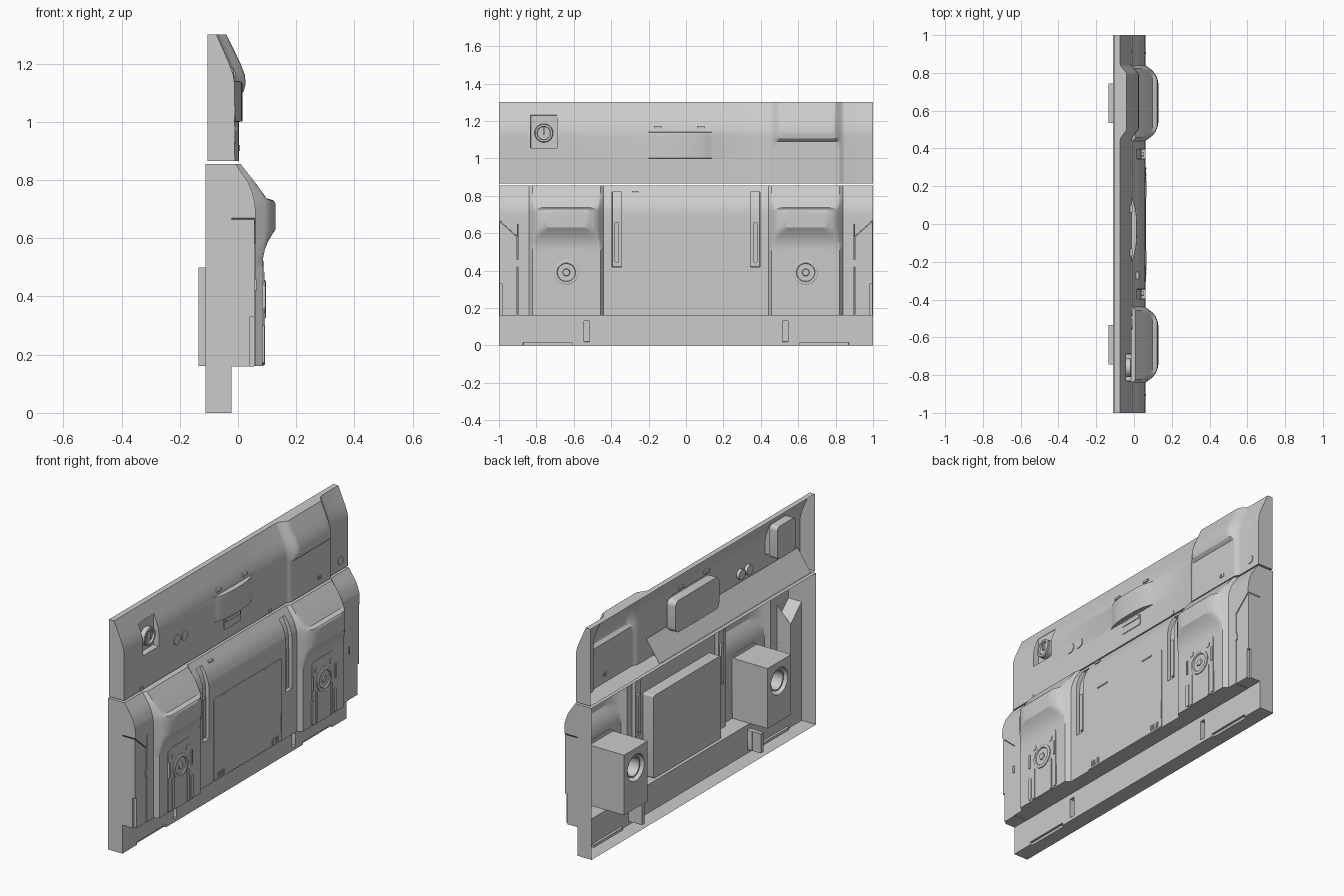
import bpy, bmesh, math

if "Cube" in bpy.data.objects:
    bpy.data.objects.remove(bpy.data.objects["Cube"])


def finish(name, bm):
    bmesh.ops.recalc_face_normals(bm, faces=bm.faces)
    me = bpy.data.meshes.new(name)
    bm.to_mesh(me)
    bm.free()
    ob = bpy.data.objects.new(name, me)
    bpy.context.collection.objects.link(ob)
    return ob


def interp(t, z):
    if z <= t[0][0]:
        return t[0][1]
    for (a, p), (b, q) in zip(t, t[1:]):
        if z <= b:
            return p + (q - p) * (z - a) / (b - a)
    return t[-1][1]


def steps(vals, e=0.0008):
    return [v + s for v in vals for s in (-e, e)]


def panel(name, ys, zs, back, point):
    """Open-backed shell lofted along y; point(y, z) gives the front surface."""
    bm = bmesh.new()
    ys, zs = sorted(set(ys)), sorted(set(zs))
    rows = []
    for y in ys:
        sec = [(back, zs[0])] + [point(y, z) for z in zs] + [(back, zs[-1])]
        rows.append([bm.verts.new((x, y, z)) for x, z in sec])
    for a, b in zip(rows, rows[1:]):
        for i in range(len(a) - 1):
            bm.faces.new((a[i], a[i + 1], b[i + 1], b[i]))
    bm.faces.new(rows[0])
    bm.faces.new(rows[-1])
    return finish(name, bm)


def prism(name, x0, x1, pts):
    """Extrude a y-z outline along x."""
    bm = bmesh.new()
    f = bm.faces.new([bm.verts.new((x0, y, z)) for y, z in pts])
    ext = bmesh.ops.extrude_face_region(bm, geom=[f])
    bmesh.ops.translate(bm, vec=(x1 - x0, 0, 0),
                        verts=[v for v in ext['geom'] if isinstance(v, bmesh.types.BMVert)])
    return finish(name, bm)


def plate(name, x0, x1, y0, y1, z0, z1, r=0.0):
    """Slab in the y-z plane with rounded corners."""
    pts = []
    for k, (cy, cz) in enumerate(((y1 - r, z1 - r), (y0 + r, z1 - r),
                                  (y0 + r, z0 + r), (y1 - r, z0 + r))):
        for j in range(7 if r else 1):
            a = math.pi / 2 * (k + j / 6)
            pts.append((cy + r * math.cos(a), cz + r * math.sin(a)))
    return prism(name, x0, x1, pts)


def lathe(name, y, z, prof, n=40):
    """Turn (x, radius) points about an axis parallel to x."""
    bm = bmesh.new()
    rings = [[bm.verts.new((x, y + r * math.cos(2 * math.pi * i / n),
                            z + r * math.sin(2 * math.pi * i / n))) for i in range(n)]
             for x, r in prof]
    for a, b in zip(rings, rings[1:]):
        for i in range(n):
            bm.faces.new((a[i], a[(i + 1) % n], b[(i + 1) % n], b[i]))
    bmesh.ops.remove_doubles(bm, verts=bm.verts, dist=1e-6)
    return finish(name, bm)


# Lower panel: sloped top, two bulges with pockets, cut-back lower ends
BASE = [(0, -.022), (.1592, -.022), (.1608, .06), (.70, .06), (.73, .057), (.76, .048),
        (.79, .036), (.855, -.008)]
BULGE = [(0, -.022), (.1592, -.022), (.1608, .085), (.5, .085), (.53, .086), (.56, .092),
         (.59, .104), (.615, .119), (.63, .129), (.722, .129), (.73, .122), (.738, .097),
         (.76, .082), (.79, .06), (.855, .009)]
CAP = [(0, .07), (.10, .07), (.125, .065), (.15, .055), (.17, .04), (.182, .025), (.2, 0)]
# recesses: y range (mirrored), z range, depth
CUTS = [(.345, .395, .42, .82, .02), (.515, .545, .02, .13, .03), (.61, .87, -.1, .015, .012)]


def lower_point(y, z):
    a = abs(y)
    x = interp(BASE, z)
    x += min(max(interp(BULGE, z) - x, 0), interp(CAP, abs(a - .64)))
    for y0, y1, z0, z1, d in CUTS:
        if y0 < a < y1 and z0 < z < z1:
            x -= d
    if a > .9 and z < .6704:
        top = .58 + .9 * (a - .9)
        if z > .6696:
            return .06, top
        x = -.022
        if z > .16:
            z = .16 + (z - .16) * (top - .16) / .51
    return x, z


half = [0, 1.0, .95] + steps([.345, .395, .515, .545, .61, .87, .9])
half += [.64 + s * d for d, _ in CAP for s in (-1, 1)]
half += [.64 + s * d for d in (.11, .138, .16, .176) for s in (-1, 1)]
zs = [z for z, _ in BASE + BULGE] + steps([.02, .13, .42, .82, .015, .67]) + [.67]
panel("lower_panel", [s * y for y in half for s in (-1, 1)], zs, -.111, lower_point)

# Upper panel: one bulge, a centre visor and a dial recess
UBASE = [(.865, -.012), (1.13, -.012), (1.16, -.016), (1.2, -.03), (1.3, -.074)]
UBULGE = [(.865, .003), (1.09, .003), (1.097, .012), (1.105, .02), (1.13, .026),
          (1.16, .024), (1.2, .009), (1.3, -.04)]


def smooth(t):
    t = min(max(t, 0), 1)
    return t * t * (3 - 2 * t)


def upper_point(y, z):
    x = interp(UBASE, z)
    w = smooth((y - .44) / .08) * smooth((.85 - y) / .07)
    x += min(interp(UBULGE, z) - x, .042 * w)
    u = abs(y + .03) / .17
    if u < 1 and 1.0 < z < 1.14:
        x += .027 * (1 - u ** 3)
    if -.83 < y < -.69 and 1.055 < z < 1.23:
        x = min(x, -.045)
    return x, z


uy = [-1, 1] + steps([-.83, -.69])
uy += [-.03 + .17 * k / 8 for k in range(-8, 9)]
uy += [.44 + .08 * k / 8 for k in range(9)] + [.78 + .07 * k / 8 for k in range(9)]
panel("upper_panel", uy, [z for z, _ in UBASE + UBULGE] + steps([1.0, 1.14, 1.055, 1.23]),
      -.105, upper_point)

# Sloping ledge inside the back of the upper panel
ledge = plate("inner_ledge", -.1, -.098, -.97, .38, .868, .985)
for v in ledge.data.vertices:
    v.co.x += (v.co.z - .868) * .7

# Dial in the upper recess
lathe("dial", -.76, 1.135, [(-.06, .05), (-.018, .05), (-.015, .046), (-.015, .036),
                           (-.026, .034), (-.026, 0)])
plate("dial_pointer", -.03, -.014, -.764, -.756, 1.125, 1.168)
plate("dial_housing", -.095, -.046, -.84, -.68, 1.045, 1.23, .02)
for y in (-.53, -.46):
    lathe("button", y, 1.03, [(-.03, 0), (-.03, .028), (-.008, .028), (-.008, 0)])

# Centre visor pocket, latch and seams
plate("visor_housing", -.075, -.02, -.19, .2, .96, 1.14, .03)
plate("latch", -.05, -.008, -.11, .04, .925, .99, .01)
plate("latch_grip", -.02, -.004, -.1, .03, .965, .985)
for y in (-.15, .08):
    plate("visor_clip", -.03, -.008, y - .02, y + .02, 1.16, 1.172)
lathe("side_plug", .93, .92, [(-.02, .023), (-.008, .023), (-.008, 0)])
for i in range(4):
    plate("upper_vent_rib", 0, .007, .703 + i * .009, .708 + i * .009, .9, .92)
for y in (-.845, .3):
    plate("bottom_tab", -.02, -.008, y - .013, y + .013, .866, .885)

# Centre door with hollow box behind
plate("door", .055, .064, -.305, .3, .165, .63, .012)
plate("door_box", -.008, .058, -.3, .3, .163, .63, .01)
plate("door_handle", .06, .067, .292, .298, .22, .32)
for s in (-1, 1):
    plate("door_hinge", .058, .067, s * .18 - .04, s * .18 + .04, .622, .63)
    for i in range(6):
        y = s * .24 - .03 + i * .011
        plate("door_vent_rib", .06, .067, y, y + .006, .175, .205)
plate("top_vent", .0, .026, -.29, -.255, .815, .826)

for s in (-1, 1):
    c = s * .64
    # Wheel port on the pocket face
    plate("port_frame", .08, .0885, c - .108, c + .108, .162, .52, .035)
    lathe("port_ring", c, .39, [(.08, .066), (.093, .066), (.0955, .062), (.0955, .05),
                                (.0895, .047), (.0895, .02), (.095, .017), (.095, 0)])
    for d in (-1, 1):
        lathe("port_screw", c + d * .065, .468, [(.085, .016), (.0915, .016), (.0915, 0)])
        a = c + d * .068
        plate("port_rail", .085, .0925, a - .009, a + .009, .165, .345, .005)
        a = c + d * .1
        plate("port_clip", .085, .094, a - .005, a + .005, .36, .44)
        plate("port_trim", .085, .0915, a - .012, a + .012, .17, .3, .008)

    # Motor box at the back with a round bore
    box = plate("motor_box", -.135, .083, c - .105, c + .105, .161, .5)
    bore = lathe("bore_cutter", c, .39, [(-.2, 0), (-.2, .075), (-.03, .075), (-.03, 0)])
    bore.hide_render = True
    bore.hide_set(True)
    m = box.modifiers.new("bore", 'BOOLEAN')
    m.operation, m.object, m.solver = 'DIFFERENCE', bore, 'EXACT'
    lathe("motor_tube", c, .39, [(-.03, .06), (-.12, .06), (-.12, .052), (-.03, .052)])

    # Corner covers seated in the end recesses, with a small lower notch
    prism("corner_cover", -.0215, .04, [(s * y, z) for y, z in
          ((.903, .16), (.903, .578), (.998, .664), (.998, .16))])
    prism("corner_cover_face", .04, .057, [(s * y, z) for y, z in
          ((.903, .16), (.903, .578), (.998, .664), (.998, .33), (.985, .33), (.985, .16))])

    # Slides in the vertical grooves, small clips, slot pockets
    plate("groove_slide", .03, .052, s * .37 - .012, s * .37 + .012, .44, .66, .01)
    plate("end_clip", .05, .063, s * .905 - .006, s * .905 + .006, .42, .46)
    plate("slot_pocket", -.105, -.053, s * .53 - .012, s * .53 + .012, .02, .13)

for ob in bpy.context.collection.objects:
    if not ob.hide_render:
        ob.select_set(True)
        bpy.context.view_layer.objects.active = ob
bpy.ops.object.shade_smooth_by_angle(angle=math.radians(30))
